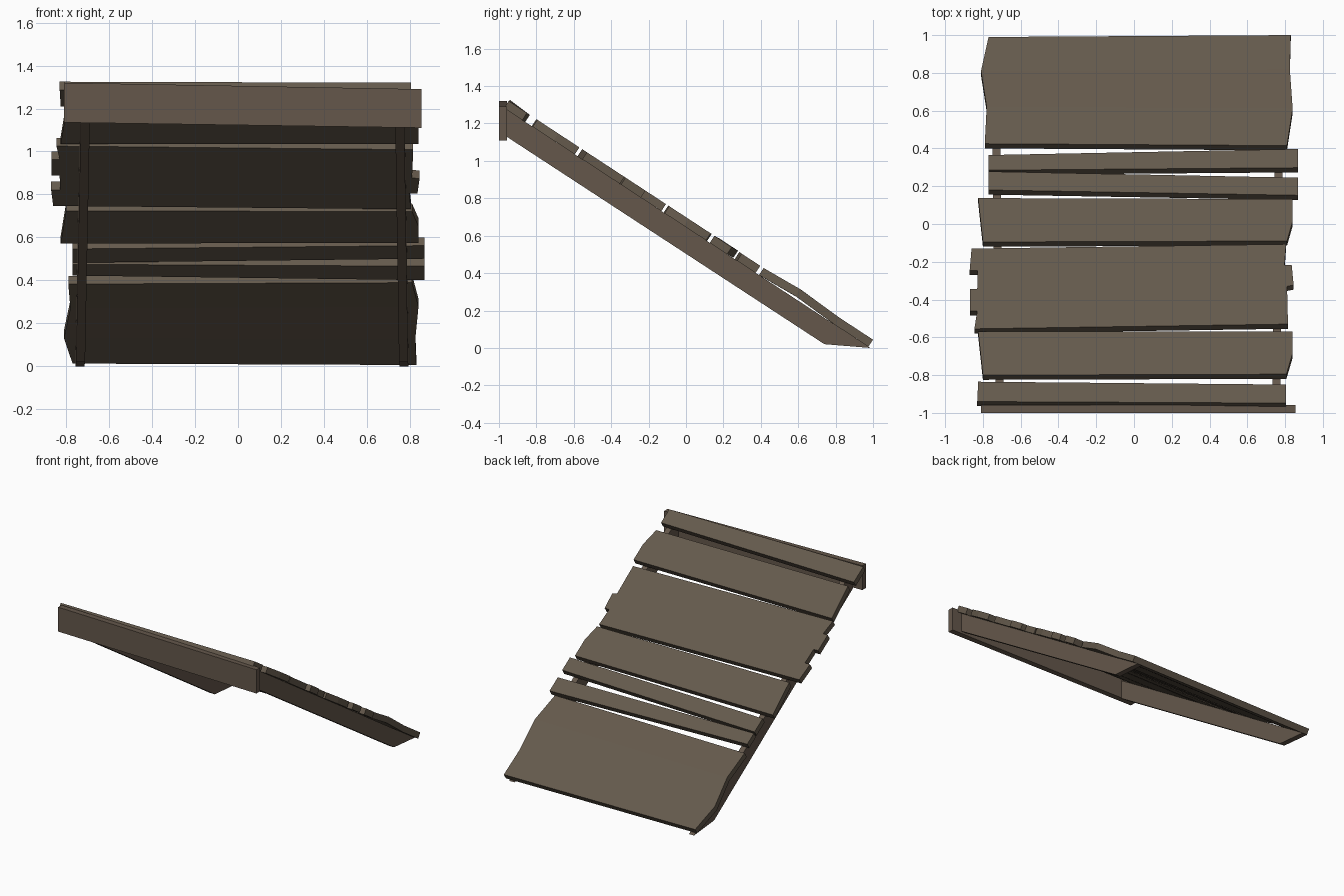
import bpy, bmesh
from mathutils import Vector

if "Cube" in bpy.data.objects:
    bpy.data.objects.remove(bpy.data.objects["Cube"])

SLOPE = 0.655                                   # drop of the deck per unit of y
NORMAL = Vector((0, SLOPE, 1)).normalized()
THICK = 0.045


def material(name, rgb):
    m = bpy.data.materials.new(name)
    m.diffuse_color = (*rgb, 1)
    m.use_nodes = True
    m.node_tree.nodes["Principled BSDF"].inputs["Base Color"].default_value = m.diffuse_color
    return m


plank_wood = material("plank brown", (0.128, 0.101, 0.072))
frame_wood = material("frame brown", (0.128, 0.096, 0.070))


def finish(name, bm, mat):
    bmesh.ops.recalc_face_normals(bm, faces=bm.faces)
    me = bpy.data.meshes.new(name)
    bm.to_mesh(me)
    bm.free()
    me.materials.append(mat)
    ob = bpy.data.objects.new(name, me)
    bpy.context.collection.objects.link(ob)


def thicken(bm, offset):
    """Extrude all faces of a sheet into a solid."""
    r = bmesh.ops.extrude_face_region(bm, geom=bm.faces[:], use_keep_orig=True)
    for v in r["geom"]:
        if isinstance(v, bmesh.types.BMVert):
            v.co += offset(v.co)


def plank(name, left, right):
    """Plank on the slope from its left and right edges as (x, y[, lift])."""
    bm = bmesh.new()

    def vert(p):
        lift = p[2] if len(p) > 2 else 0
        return bm.verts.new((p[0], p[1], 0.699 - SLOPE * p[1] + lift))

    lv, rv = [vert(p) for p in left], [vert(p) for p in right]
    if len(lv) == len(rv):
        for i in range(len(lv) - 1):
            bm.faces.new((lv[i], lv[i + 1], rv[i + 1], rv[i]))
    else:
        bm.faces.new(lv + rv[::-1])
    thicken(bm, lambda co: -NORMAL * THICK)
    finish(name, bm, plank_wood)


# Deck planks, from the foot of the ramp to the top
plank("foot_plank",
      [(-.77, .99), (-.81, .81), (-.78, .62, .015), (-.79, .425)],
      [(.83, 1.0), (.825, .82), (.84, .61, .015), (.81, .415)])
plank("narrow_plank_lower", [(-.77, .365), (-.77, .285)], [(.868, .397), (.868, .298)])
plank("narrow_plank_upper", [(-.77, .278, .003), (-.77, .18, .003)],
      [(.868, .245), (.868, .152)])
plank("middle_plank", [(-.825, .137), (-.80, -.095)],
      [(.84, .132), (.84, .015), (.81, -.09)])
plank("broken_plank",
      [(-.86, -.13), (-.87, -.245), (-.828, -.245), (-.83, -.345),
       (-.868, -.345), (-.868, -.46), (-.83, -.46), (-.845, -.555)],
      [(.805, -.107), (.797, -.217), (.835, -.217), (.845, -.323),
       (.81, -.33), (.813, -.43), (.815, -.53)])
plank("upper_plank", [(-.825, -.57), (-.80, -.80)],
      [(.84, -.57), (.84, -.683), (.807, -.795)])
plank("top_plank", [(-.825, -.835), (-.83, -.94, .01)], [(.805, -.85), (.805, -.948)])


# Side stringers, leaning slightly along their length
def stringer(name, x_top, x_foot):
    bm = bmesh.new()
    profile = [(-.96, 1.274), (-.96, 1.13), (.74, .02), (.985, 0)]
    bm.faces.new([bm.verts.new((x_top + (x_foot - x_top) * (y + .96) / 1.945 - .02, y, z))
                  for y, z in profile])
    thicken(bm, lambda co: Vector((.042, 0, 0)))
    finish(name, bm, frame_wood)


stringer("left_stringer", -.712, -.737)
stringer("right_stringer", .752, .772)

# Board across the high end
bm = bmesh.new()
bm.faces.new([bm.verts.new((x, -1, z)) for x, z in
              [(-.81, 1.135), (.855, 1.11), (.855, 1.29), (-.81, 1.32)]])
thicken(bm, lambda co: Vector((0, .042, 0)))
finish("end_board", bm, frame_wood)
